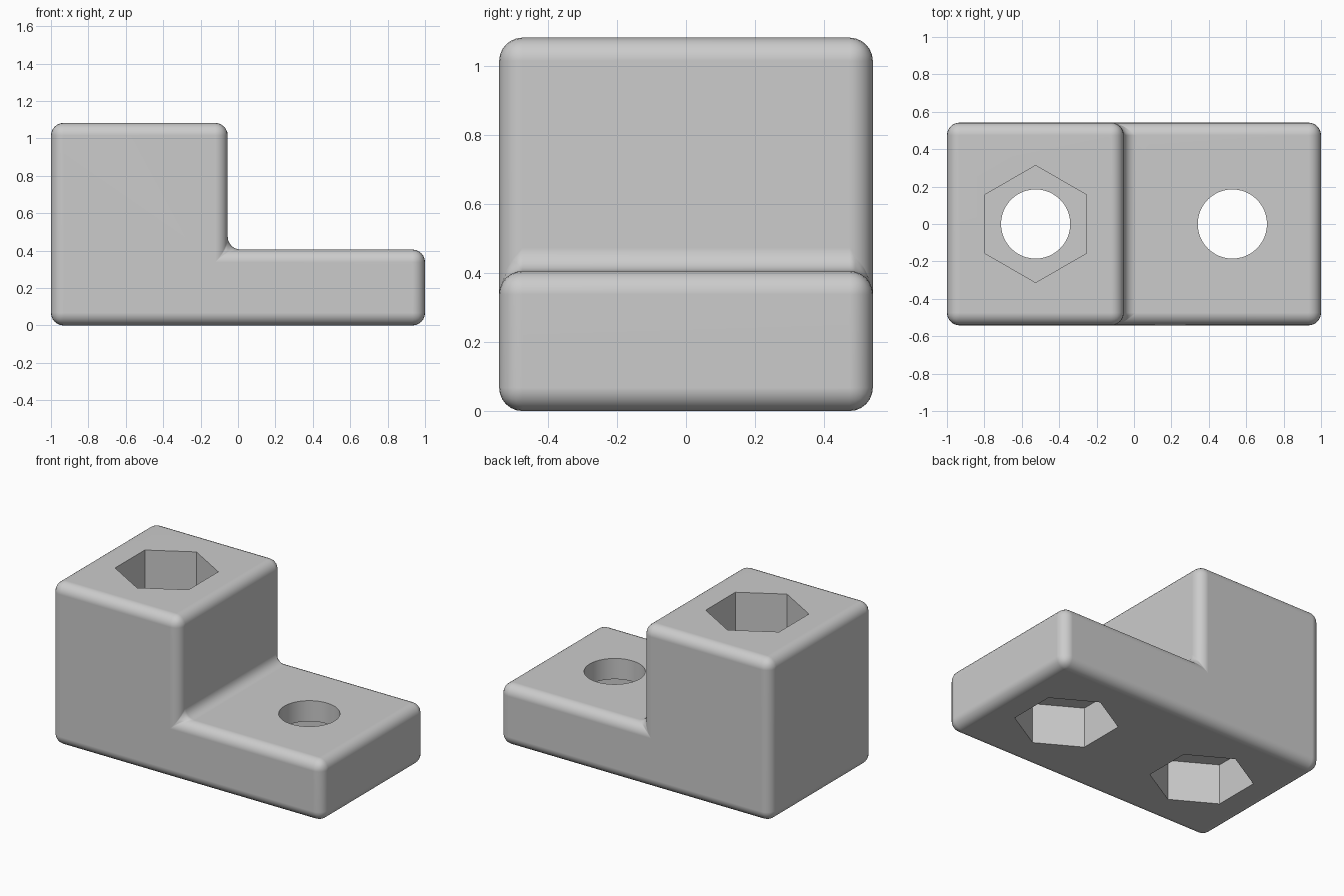
import bpy
import bmesh
from math import sin, cos, tau

scene = bpy.context.scene
default = bpy.data.objects.get("Cube")
if default:
    bpy.data.objects.remove(default, do_unlink=True)

# Overall sizes
HALF_LENGTH, HALF_WIDTH = 1.0, 0.542
HEIGHT, STEP_HEIGHT, STEP_X = 1.083, 0.406, -0.055
FILLET = 0.0677
HOLE_X, HOLE_RADIUS, HEX_RADIUS = 0.526, 0.185, 0.313
POCKET_DEPTH = 0.268

grey = bpy.data.materials.new("light grey")
grey.use_nodes = True
colour = (0.6, 0.6, 0.6, 1)
grey.diffuse_color = colour
grey.node_tree.nodes["Principled BSDF"].inputs["Base Color"].default_value = colour


def extruded(name, outline, direction, fillet=0):
    """Extrude a closed outline into a solid, optionally rounding every edge."""
    bm = bmesh.new()
    face = bm.faces.new([bm.verts.new(p) for p in outline])
    result = bmesh.ops.extrude_face_region(bm, geom=[face])
    moved = [g for g in result["geom"] if isinstance(g, bmesh.types.BMVert)]
    bmesh.ops.translate(bm, verts=moved, vec=direction)
    bmesh.ops.recalc_face_normals(bm, faces=bm.faces[:])
    if fillet:
        bmesh.ops.bevel(bm, geom=bm.edges[:], offset=fillet, offset_type="OFFSET",
                        segments=6, profile=0.5, affect="EDGES")
        bmesh.ops.recalc_face_normals(bm, faces=bm.faces[:])
    mesh = bpy.data.meshes.new(name)
    bm.to_mesh(mesh)
    bm.free()
    mesh.materials.append(grey)
    obj = bpy.data.objects.new(name, mesh)
    scene.collection.objects.link(obj)
    return obj


def cut_prism(target, x, radius, sides, bottom, top):
    """Remove an upright prism with a corner pointing along y."""
    ring = [(x + radius * sin(tau * i / sides), radius * cos(tau * i / sides), bottom)
            for i in range(sides)]
    cutter = extruded("cutter", ring, (0, 0, top - bottom))
    cutter.hide_render = True
    cut = target.modifiers.new("cut", "BOOLEAN")
    cut.operation = "DIFFERENCE"
    cut.solver = "EXACT"
    cut.object = cutter
    bpy.ops.object.modifier_apply(modifier=cut.name)
    bpy.data.objects.remove(cutter, do_unlink=True)


# Stepped block with rounded edges
profile = [(-HALF_LENGTH, 0), (HALF_LENGTH, 0), (HALF_LENGTH, STEP_HEIGHT),
           (STEP_X, STEP_HEIGHT), (STEP_X, HEIGHT), (-HALF_LENGTH, HEIGHT)]
block = extruded("stepped_block", [(x, -HALF_WIDTH, z) for x, z in profile],
                 (0, 2 * HALF_WIDTH, 0), FILLET)
bpy.context.view_layer.objects.active = block
block.select_set(True)

# Bolt holes, with hexagonal nut pockets underneath
for x in (-HOLE_X, HOLE_X):
    cut_prism(block, x, HOLE_RADIUS, 48, -0.1, HEIGHT + 0.1)
    cut_prism(block, x, HEX_RADIUS, 6, -0.1, POCKET_DEPTH)

# Deep hexagonal pocket in the top of the tall end
cut_prism(block, -HOLE_X, HEX_RADIUS, 6, STEP_HEIGHT, HEIGHT + 0.1)

# Smooth fillets and holes, crisp pocket edges
bpy.ops.object.shade_smooth_by_angle(angle=0.6)
normals = block.modifiers.new("flat face normals", "WEIGHTED_NORMAL")
normals.keep_sharp = True
